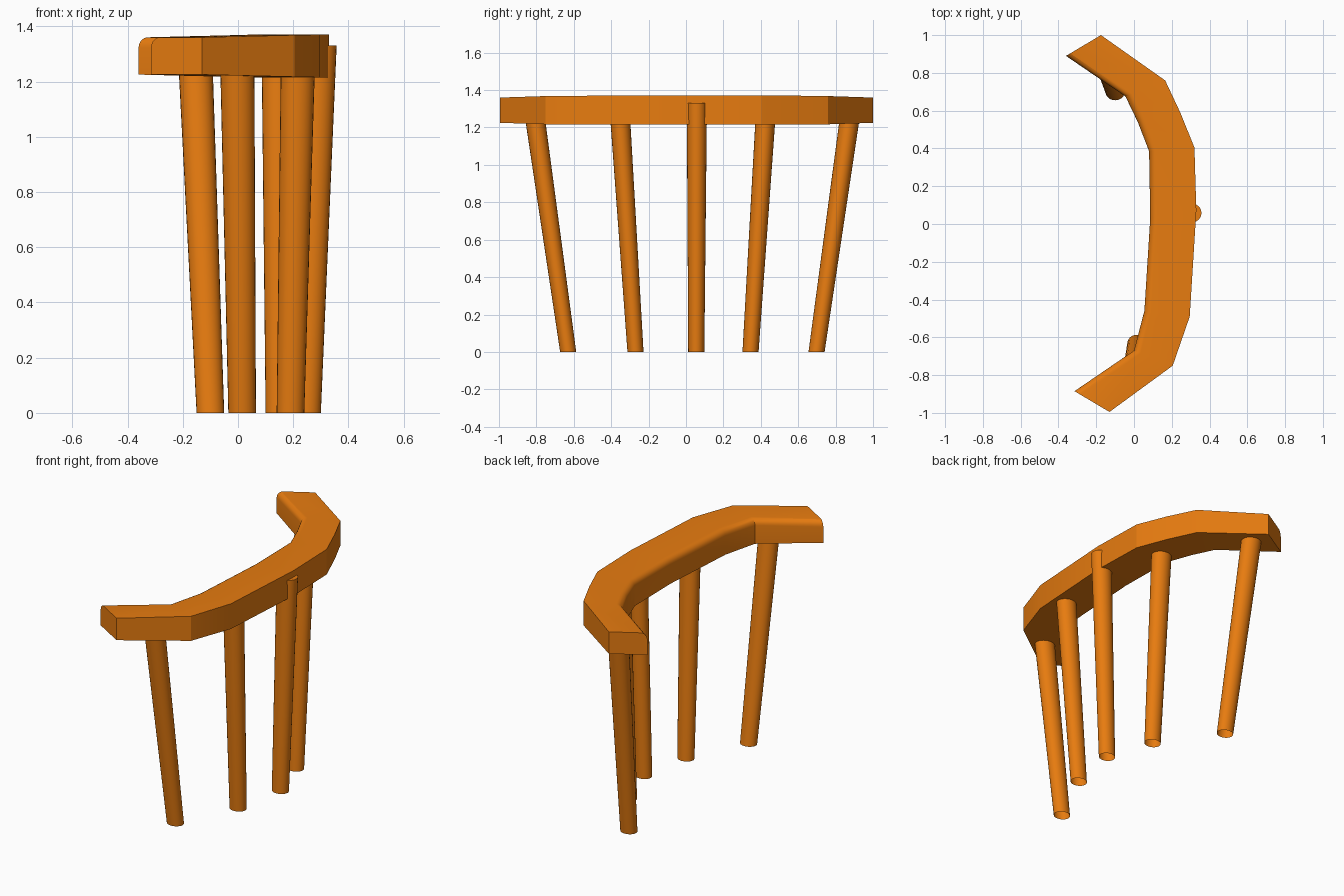
import bpy, bmesh
from math import sin, cos, pi, radians
from mathutils import Vector

if "Cube" in bpy.data.objects:
    bpy.data.objects.remove(bpy.data.objects["Cube"])

orange = bpy.data.materials.new("orange_wood")
orange.diffuse_color = (0.8, 0.2, 0.005, 1)
orange.use_nodes = True
orange.node_tree.nodes["Principled BSDF"].inputs["Base Color"].default_value = orange.diffuse_color


def finish(name, bm, angle):
    bmesh.ops.recalc_face_normals(bm, faces=bm.faces)
    mesh = bpy.data.meshes.new(name)
    bm.to_mesh(mesh)
    bm.free()
    mesh.materials.append(orange)
    obj = bpy.data.objects.new(name, mesh)
    bpy.context.collection.objects.link(obj)
    bpy.ops.object.select_all(action='DESELECT')
    obj.select_set(True)
    bpy.context.view_layer.objects.active = obj
    bpy.ops.object.shade_smooth_by_angle(angle=radians(angle))
    return obj


# Curved bar top: outer point, inner point, bottom z, top z at each station
STATIONS = [
    ((-0.13, -0.995), (-0.315, -0.885), 1.225, 1.36),
    ((0.205, -0.75), (0.0, -0.67), 1.217, 1.368),
    ((0.295, -0.49), (0.055, -0.46), 1.215, 1.37),
    ((0.33, 0.07), (0.086, 0.03), 1.215, 1.37),
    ((0.32, 0.405), (0.08, 0.385), 1.215, 1.37),
    ((0.245, 0.59), (0.02, 0.54), 1.217, 1.37),
    ((0.165, 0.76), (-0.045, 0.675), 1.217, 1.368),
    ((-0.175, 1.0), (-0.36, 0.89), 1.225, 1.36),
]
ROUND, STEPS = 0.038, 5


def section(outer, inner, z0, z1):
    o, i = Vector(outer), Vector(inner)
    d = (o - i).normalized()
    pts = [(*o, z0), (*o, z1)]
    # rounded upper edge on the inner side
    for k in range(STEPS + 1):
        a = pi / 2 * k / STEPS
        p = i + d * ROUND * (1 - sin(a))
        pts.append((*p, z1 - ROUND * (1 - cos(a))))
    pts.append((*i, z0))
    return pts


bm = bmesh.new()
rings = [[bm.verts.new(p) for p in section(*s)] for s in STATIONS]
n = len(rings[0])
for a, b in zip(rings, rings[1:]):
    for k in range(n):
        bm.faces.new((a[k], a[(k + 1) % n], b[(k + 1) % n], b[k]))
bm.faces.new(rings[0])
bm.faces.new(rings[-1])
finish("curved_top", bm, 20)


# Splayed tapered legs, open at the foot: foot centre, centre under the top
LEGS = [
    ((0.015, -0.63), (-0.002, -0.803)),
    ((0.19, -0.27), (0.216, -0.35)),
    ((0.25, 0.055), (0.291, 0.058)),
    ((0.15, 0.345), (0.148, 0.423)),
    ((-0.10, 0.698), (-0.152, 0.871)),
]
SIDES, Z_UNDER, Z_TOP = 24, 1.22, 1.33


def leg(name, foot, under):
    bm = bmesh.new()
    rings = []
    for z in (0, Z_TOP):
        t = z / Z_UNDER
        c = Vector(foot).lerp(Vector(under), t) if t <= 1 else \
            Vector(foot) + (Vector(under) - Vector(foot)) * t
        rx, ry = 0.05 + 0.0115 * t, 0.043 + 0.01 * t
        rings.append([bm.verts.new((c.x + rx * cos(2 * pi * k / SIDES),
                                    c.y + ry * sin(2 * pi * k / SIDES), z))
                      for k in range(SIDES)])
    a, b = rings
    for k in range(SIDES):
        j = (k + 1) % SIDES
        bm.faces.new((a[k], a[j], b[j], b[k]))
    bm.faces.new(b)
    finish(name, bm, 40)


for number, (foot, under) in enumerate(LEGS, 1):
    leg(f"leg_{number}", foot, under)
